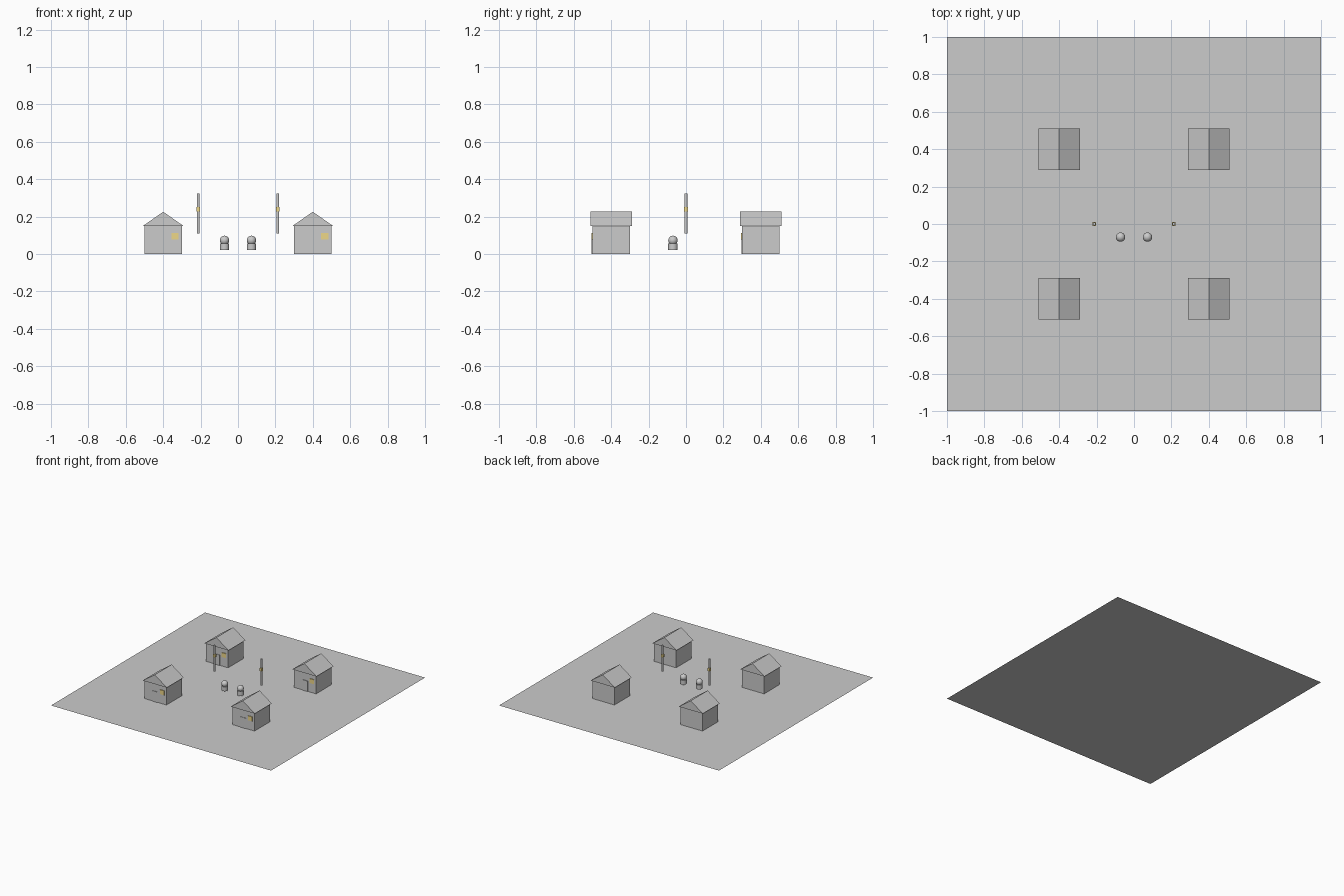
import bpy

if "Cube" in bpy.data.objects:
    bpy.data.objects.remove(bpy.data.objects["Cube"])

yellow = bpy.data.materials.new("warm_light")
yellow.diffuse_color = (0.85, 0.68, 0.25, 1)
yellow.use_nodes = True
yellow.node_tree.nodes["Principled BSDF"].inputs["Base Color"].default_value = yellow.diffuse_color


def box(name, center, size, mat=None):
    bpy.ops.mesh.primitive_cube_add(size=1, location=center)
    o = bpy.context.object
    o.name = name
    o.scale = size
    if mat:
        o.data.materials.append(mat)
    return o


def cylinder(name, center, radius, depth, sides):
    bpy.ops.mesh.primitive_cylinder_add(vertices=sides, radius=radius, depth=depth, location=center)
    o = bpy.context.object
    o.name = name
    bpy.ops.object.shade_smooth_by_angle()
    return o


def gable_roof(name, x, y, half, base, ridge):
    # triangular prism with its ridge along y
    profile = [(-half, base), (half, base), (0, ridge)]
    verts = [(px, py, pz) for py in (-half, half) for px, pz in profile]
    faces = [(0, 1, 2), (5, 4, 3), (0, 3, 4, 1), (1, 4, 5, 2), (2, 5, 3, 0)]
    me = bpy.data.meshes.new(name)
    me.from_pydata(verts, [], faces)
    o = bpy.data.objects.new(name, me)
    o.location = (x, y, 0)
    bpy.context.collection.objects.link(o)


# Flat ground
bpy.ops.mesh.primitive_plane_add(size=2)
bpy.context.object.name = "ground"

# Four houses, all facing the front
for x in (-0.4, 0.4):
    for y in (-0.4, 0.4):
        box("house_walls", (x, y, 0.075), (0.2, 0.2, 0.15))
        gable_roof("house_roof", x, y, 0.11, 0.149, 0.226)
        box("house_door", (x, y - 0.1, 0.043), (0.05, 0.008, 0.086))
        box("house_window", (x + 0.064, y - 0.1, 0.095), (0.038, 0.012, 0.036), yellow)

# Lamp posts with lights, and two figures
for s in (-1, 1):
    cylinder("lamp_post", (s * 0.213, 0, 0.217), 0.0075, 0.215, 16)
    box("lamp_light", (s * 0.213, 0, 0.24), (0.019, 0.019, 0.024), yellow)
    cylinder("figure_body", (s * 0.072, -0.07, 0.039), 0.025, 0.036, 32)
    bpy.ops.mesh.primitive_uv_sphere_add(segments=32, ring_count=16, radius=0.025,
                                         location=(s * 0.072, -0.07, 0.073))
    bpy.context.object.name = "figure_head"
    bpy.ops.object.shade_smooth()
